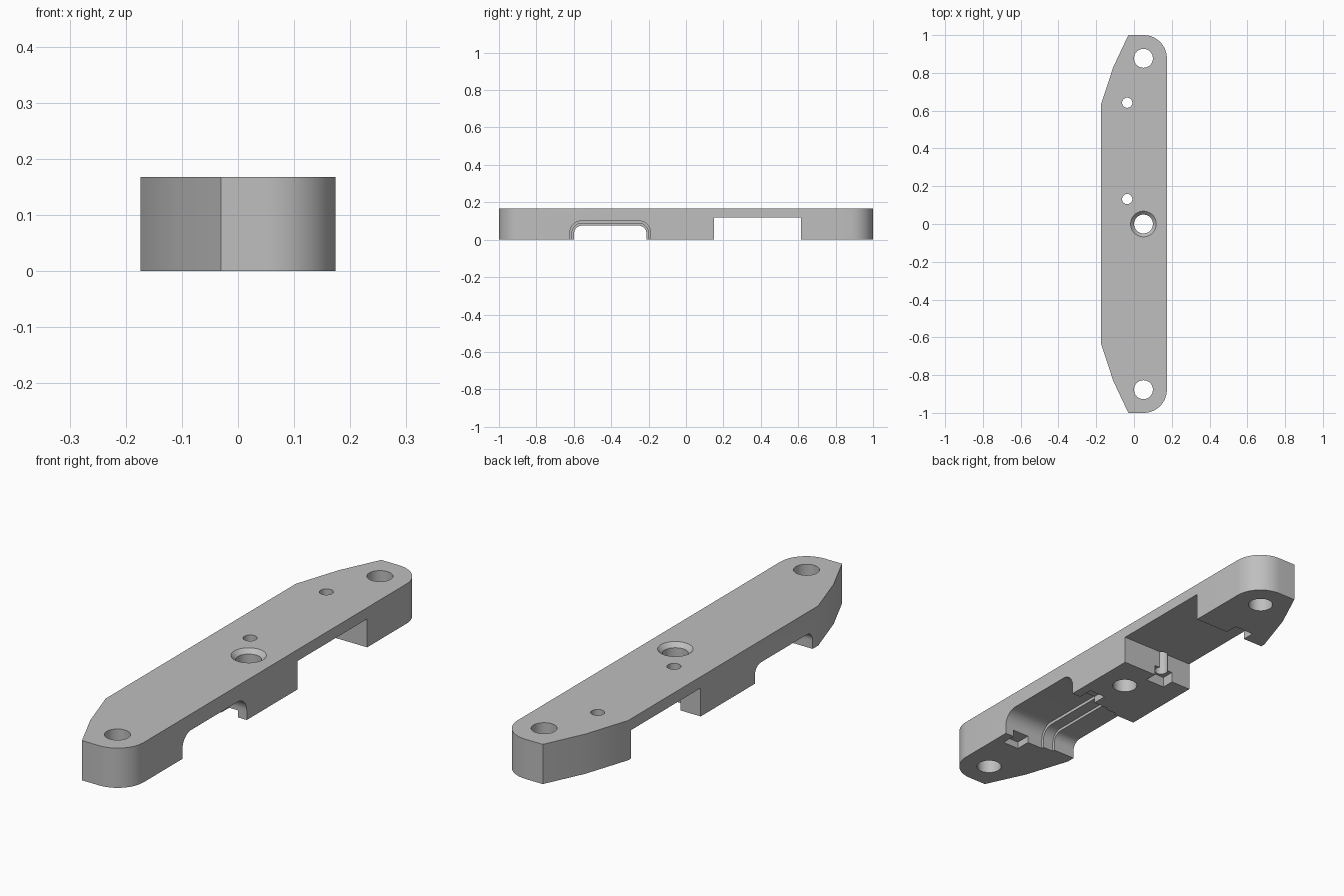
import bpy, bmesh
from math import pi, cos, sin
from mathutils import Vector

cube = bpy.data.objects.get("Cube")
if cube:
    bpy.data.objects.remove(cube, do_unlink=True)

HEIGHT, HALF_W = 0.168, 0.174

grey = bpy.data.materials.new("plain_grey")
grey.use_nodes = True
colour = (0.52, 0.52, 0.52, 1)
grey.diffuse_color = colour
grey.node_tree.nodes["Principled BSDF"].inputs["Base Color"].default_value = colour


def prism(name, points, offset):
    """Extrude a closed outline of 3D points along an offset."""
    bm = bmesh.new()
    face = bm.faces.new([bm.verts.new(p) for p in points])
    ext = bmesh.ops.extrude_face_region(bm, geom=[face])
    verts = [g for g in ext["geom"] if isinstance(g, bmesh.types.BMVert)]
    bmesh.ops.translate(bm, verts=verts, vec=Vector(offset))
    bmesh.ops.recalc_face_normals(bm, faces=bm.faces)
    mesh = bpy.data.meshes.new(name)
    bm.to_mesh(mesh)
    bm.free()
    obj = bpy.data.objects.new(name, mesh)
    bpy.context.collection.objects.link(obj)
    mesh.materials.append(grey)
    return obj


def arc(cx, cy, r, start, end, steps=12):
    angles = [start + (end - start) * i / steps for i in range(steps + 1)]
    return [(cx + r * cos(a), cy + r * sin(a)) for a in angles]


def cut(body, cutter):
    cutter.hide_render = True
    mod = body.modifiers.new("cut", "BOOLEAN")
    mod.operation, mod.solver, mod.object = "DIFFERENCE", "EXACT", cutter
    bpy.context.view_layer.objects.active = body
    bpy.ops.object.modifier_apply(modifier=mod.name)
    bpy.data.objects.remove(cutter, do_unlink=True)


def box(x0, x1, y0, y1, top):
    pts = [(x0, y0, -0.1), (x1, y0, -0.1), (x1, y1, -0.1), (x0, y1, -0.1)]
    return prism("box_cutter", pts, (0, 0, top + 0.1))


def cone(x, y, r0, r1, z0, z1):
    bpy.ops.mesh.primitive_cone_add(vertices=48, radius1=r0, radius2=r1,
                                    depth=z1 - z0, location=(x, y, (z0 + z1) / 2))
    return bpy.context.object


def arch(x0, y0, y1, top, r):
    """Round-cornered channel running out through the +x side."""
    pts = [(y0, -0.1), (y1, -0.1)]
    pts += arc(y1 - r, top - r, r, 0, pi / 2) + arc(y0 + r, top - r, r, pi / 2, pi)
    return prism("arch_cutter", [(x0, y, z) for y, z in pts], (0.3 - x0, 0, 0))


# Plate: rounded corners on one long side, tapered ends on the other
half = [(HALF_W, 0.88)] + arc(HALF_W - 0.123, 0.877, 0.123, 0, pi / 2, 16)[1:]
half += [(-0.03, 1), (-0.11, 0.83), (-HALF_W, 0.635)]
outline = half + [(x, -y) for x, y in reversed(half)]
plate = prism("mounting_plate", [(x, y, 0) for x, y in outline], (0, 0, HEIGHT))

# Square channel across the underside
cut(plate, box(-0.3, 0.3, 0.15, 0.615, 0.12))

# Rounded channel, stepped in three widths
cut(plate, arch(-0.3, -0.598, -0.212, 0.075, 0.04))
cut(plate, arch(-0.07, -0.609, -0.201, 0.087, 0.05))
cut(plate, arch(-0.02, -0.62, -0.19, 0.1, 0.06))

# Nut pockets beside both channels
for y0, y1 in ((0.095, 0.2), (0.57, 0.67)):
    cut(plate, box(-0.08, 0.012, y0, y1, 0.045))
for y0, y1 in ((-0.685, -0.58), (-0.23, -0.125)):
    cut(plate, box(0.055, 0.132, y0, y1, 0.03))

# Bolt holes, small screw holes and the centre countersink
for y in (-0.877, 0, 0.877):
    cut(plate, cone(0.05, y, 0.05, 0.05, -0.1, 0.3))
for y in (0.132, 0.642):
    cut(plate, cone(-0.036, y, 0.027, 0.027, -0.1, 0.3))
cut(plate, cone(0.05, 0, 0.048, 0.088, HEIGHT - 0.02, HEIGHT + 0.02))

# Smooth the curved walls
bpy.ops.object.select_all(action="DESELECT")
plate.select_set(True)
bpy.context.view_layer.objects.active = plate
bpy.ops.object.shade_smooth_by_angle()
